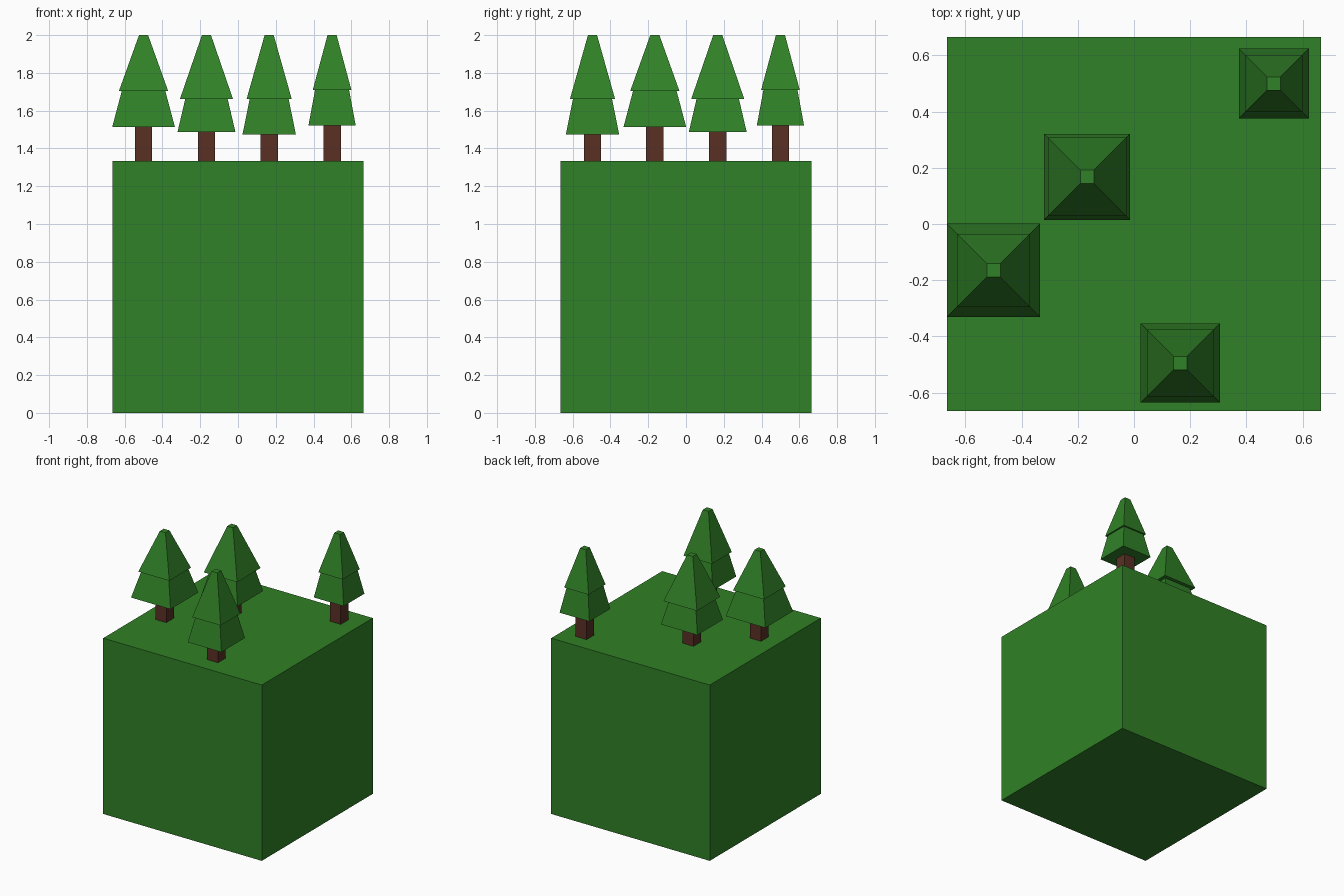
import bpy, bmesh

if "Cube" in bpy.data.objects:
    bpy.data.objects.remove(bpy.data.objects["Cube"])


def material(name, rgb):
    m = bpy.data.materials.new(name)
    m.diffuse_color = (*rgb, 1)
    m.use_nodes = True
    m.node_tree.nodes["Principled BSDF"].inputs["Base Color"].default_value = m.diffuse_color
    return m


green = material("green", (0.03, 0.22, 0.02))
brown = material("bark", (0.1, 0.03, 0.017))


def frustum(name, x, y, z0, z1, r0, r1, mat):
    """Square tapered block from half-width r0 at z0 to r1 at z1."""
    bm = bmesh.new()
    rings = [[bm.verts.new((x + sx * r, y + sy * r, z))
              for sx, sy in ((-1, -1), (1, -1), (1, 1), (-1, 1))]
             for z, r in ((z0, r0), (z1, r1))]
    low, high = rings
    bm.faces.new(low[::-1])
    bm.faces.new(high)
    for i in range(4):
        j = (i + 1) % 4
        bm.faces.new((low[i], low[j], high[j], high[i]))
    mesh = bpy.data.meshes.new(name)
    bm.to_mesh(mesh)
    bm.free()
    mesh.materials.append(mat)
    obj = bpy.data.objects.new(name, mesh)
    bpy.context.collection.objects.link(obj)


# Ground block
TOP = 1.333
frustum("ground_block", 0, 0, 0, TOP, 0.665, 0.665, green)

# Trees: x, y, foliage bottom, tier split, lower base, lower top, upper base
trees = [
    (-0.5, -0.165, 1.513, 1.705, 0.166, 0.115, 0.130),
    (-0.167, 0.168, 1.488, 1.663, 0.153, 0.112, 0.140),
    (0.165, -0.495, 1.475, 1.663, 0.141, 0.103, 0.119),
    (0.498, 0.5, 1.522, 1.710, 0.125, 0.090, 0.102),
]
for n, (x, y, base, split, r_low, r_mid, r_up) in enumerate(trees, 1):
    frustum(f"trunk_{n}", x, y, TOP, base, 0.046, 0.046, brown)
    frustum(f"lower_foliage_{n}", x, y, base, split, r_low, r_mid, green)
    frustum(f"upper_foliage_{n}", x, y, split, 2.0, r_up, 0.024, green)
